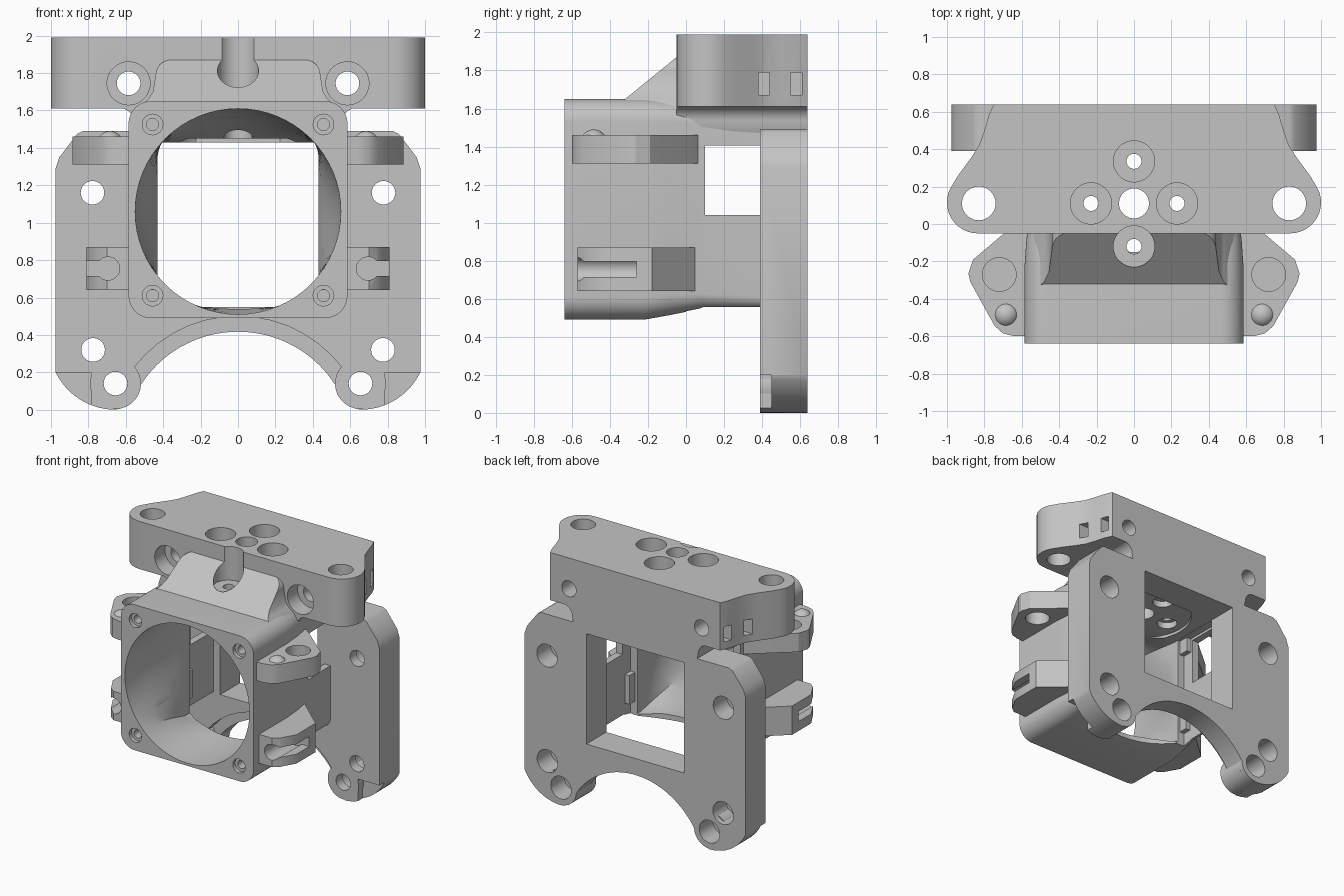
import bpy, bmesh
from math import sin, cos, pi, radians
from mathutils import Vector

if "Cube" in bpy.data.objects:
    bpy.data.objects.remove(bpy.data.objects["Cube"])

grey = bpy.data.materials.new("plain grey")
grey.use_nodes = True
grey.diffuse_color = (0.55, 0.55, 0.55, 1)
grey.node_tree.nodes["Principled BSDF"].inputs["Base Color"].default_value = (0.55, 0.55, 0.55, 1)


# --- helpers ---
def loft(name, rings):
    """Closed solid through rings that have equal point counts."""
    bm = bmesh.new()
    loops = [[bm.verts.new(p) for p in ring] for ring in rings]
    n = len(loops[0])
    for a, b in zip(loops, loops[1:]):
        for i in range(n):
            j = (i + 1) % n
            bm.faces.new((a[i], a[j], b[j], b[i]))
    bm.faces.new(loops[0])
    bm.faces.new(loops[-1])
    bmesh.ops.recalc_face_normals(bm, faces=bm.faces)
    mesh = bpy.data.meshes.new(name)
    bm.to_mesh(mesh)
    bm.free()
    mesh.materials.append(grey)
    obj = bpy.data.objects.new(name, mesh)
    bpy.context.collection.objects.link(obj)
    return obj


def prism(name, pts, axis, lo, hi):
    """Extrude a profile along y (points are x, z) or z (points are x, y)."""
    return loft(name, [[(a, h, b) if axis == "y" else (a, b, h) for a, b in pts] for h in (lo, hi)])


def arc(cx, cy, r, start, end, n=12):
    angles = [radians(start + (end - start) * i / n) for i in range(n + 1)]
    return [(cx + r * cos(t), cy + r * sin(t)) for t in angles]


def mirrored(half):
    return half + [(-a, b) for a, b in reversed(half) if abs(a) > 1e-4]


def rod(axis, a, b, r, lo, hi, name="cutter"):
    return prism(name, arc(a, b, r, 0, 360 - 360 / 48, 47), axis, lo, hi)


def box(x0, x1, y0, y1, z0, z1):
    return prism("cutter", [(x0, y0), (x1, y0), (x1, y1), (x0, y1)], "z", z0, z1)


def cut(obj, cutters):
    """Subtract the cutters, bake the result and discard them."""
    for c in cutters:
        mod = obj.modifiers.new("cut", "BOOLEAN")
        mod.operation, mod.solver, mod.object = "DIFFERENCE", "EXACT", c
    bpy.context.view_layer.update()
    deps = bpy.context.evaluated_depsgraph_get()
    mesh = bpy.data.meshes.new_from_object(obj.evaluated_get(deps))
    obj.modifiers.clear()
    obj.data = mesh
    for c in cutters:
        bpy.data.objects.remove(c)


def rounded_ring(y, w, z0, z1, r):
    pts = (arc(w - r, z1 - r, r, 0, 90) + arc(r - w, z1 - r, r, 90, 180)
           + arc(r - w, z0 + r, r, 180, 270) + arc(w - r, z0 + r, r, 270, 360))
    return [(x, y, z) for x, z in pts]


def cavity():
    """Round front mouth blending bowl-like into a square passage."""
    rings = []
    for i in range(10):
        t = min(i / 8, 1)
        w = 1 - cos(t * pi / 2)
        y = -0.65 + 0.6 * t if i < 9 else 0.7
        ring = []
        for k in range(64):
            c, s = cos(2 * pi * k / 64), sin(2 * pi * k / 64)
            m = max(abs(c), abs(s))
            circle = Vector((0.55 * c, y, 1.06 + 0.55 * s))
            square = Vector((0.43 * c / m, y, 0.988 + 0.44 * s / m))
            ring.append(circle.lerp(square, w))
        rings.append(ring)
    return loft("cutter", rings)


def bolt_bores():
    """Vertical bolt pattern through the top block, counterbored both ends."""
    cutters = [rod("z", 0, 0.11, 0.08, 1.3, 2.1), rod("z", 0, 0.11, 0.36, 1.3, 1.45)]
    for x, y in ((0.23, 0.11), (-0.23, 0.11), (0, 0.335), (0, -0.12)):
        cutters += [rod("z", x, y, 0.11, 1.72, 2.1), rod("z", x, y, 0.04, 1.3, 2.1),
                    rod("z", x, y, 0.075, 1.3, 1.5)]
    return cutters


def plate_holes(s, spots):
    found = []
    for x, z in spots:
        found += [rod("y", s * x, z, 0.063, 0.2, 0.8), rod("y", s * x, z, 0.09, 0.47, 0.8)]
    return found


sides = (1, -1)

# --- top mounting block with flared ends ---
half = [(0, 0.64), (0.75, 0.64), (0.775, 0.585), (0.8, 0.5), (0.828, 0.42), (0.87, 0.355),
        (0.94, 0.26)] + arc(0.835, 0.115, 0.165, 30, -90)
block = prism("mounting_block", mirrored(half), "z", 1.61, 1.99)
cutters = bolt_bores()
for s in sides:
    cutters += [rod("z", s * 0.83, 0.11, 0.09, 1.5, 2.1),
                rod("y", s * 0.585, 1.745, 0.063, -0.2, 0.8),
                rod("y", s * 0.585, 1.745, 0.115, -0.2, 0.08)]
    for y in (0.38, 0.55):
        x0, x1 = sorted((s * 0.66, s * 1.1))
        cutters.append(box(x0, x1, y, y + 0.06, 1.67, 1.79))
cut(block, cutters)

# --- filleted neck under the block ---
half = [(0, 1.43), (0.52, 1.43), (0.545, 1.48)] + arc(0.64, 1.53, 0.085, 180, 90) + [(0.64, 1.63), (0, 1.63)]
neck = prism("neck", mirrored(half), "y", -0.05, 0.64)
cut(neck, [cavity()] + bolt_bores())

# --- sloped hump in front of the block ---
half = [(0, 1.56), (0.56, 1.56), (0.53, 1.62), (0.48, 1.66), (0.455, 1.7)] \
    + arc(0.36, 1.79, 0.08, 0, 90) + [(0, 1.87)]
outline = mirrored(half)
hump = loft("sloped_hump", [[(x, -0.32 + (z - 1.65) * 1.23, z) for x, z in outline],
                            [(x, 0.0, z) for x, z in outline]])
cut(hump, [cavity(), rod("z", 0, -0.12, 0.11, 1.72, 2.1), rod("z", 0, -0.12, 0.04, 1.3, 2.1)])

# --- duct housing with round mouth, wide rear chamber and open rear floor ---
duct = loft("duct_housing", [rounded_ring(-0.64, 0.585, 0.49, 1.65, 0.12),
                             rounded_ring(-0.22, 0.585, 0.49, 1.65, 0.12),
                             rounded_ring(-0.08, 0.575, 0.515, 1.64, 0.11),
                             rounded_ring(0.08, 0.55, 0.548, 1.6, 0.08),
                             rounded_ring(0.42, 0.54, 0.55, 1.6, 0.06)])
cutters = [cavity(), box(-0.49, 0.49, 0, 0.39, 0.5, 1.425), rod("z", 0, 0.5, 0.65, 0.4, 0.556),
           box(-0.8, 0.8, 0.1, 0.39, 1.04, 1.405)]
for s in sides:
    for z in (0.61, 1.525):
        cutters += [rod("y", s * 0.457, z, 0.055, -0.7, -0.61),
                    rod("y", s * 0.457, z, 0.032, -0.7, -0.4)]
cut(duct, cutters + bolt_bores())

# --- back plate with window and lower arch ---
half = ([(0, 1.49), (0.83, 1.49), (0.86, 1.475), (0.955, 1.35), (0.975, 1.29)]
        + arc(0.655, 0.356, 0.356, -26, -90) + arc(0.655, 0.14, 0.136, -100, -180)
        + arc(0, -0.2, 0.617, 33, 90, 24))
plate = prism("back_plate", mirrored(half), "y", 0.39, 0.64)
cutters = [cavity(), rod("y", 0, -0.2, 0.7, 0.3, 0.47)]
for s in sides:
    x0, x1 = sorted((s * 0.785, s * 1.2))
    cutters.append(box(x0, x1, 0.3, 0.45, -0.1, 0.2))
    cutters += plate_holes(s, ((0.778, 1.16), (0.775, 0.32), (0.655, 0.14)))
cut(plate, cutters)

for s, side in zip(sides, ("left", "right")):
    # --- round feet on the plate ---
    foot = rod("y", s * 0.655, 0.14, 0.136, 0.39, 0.6, side + "_foot")
    cut(foot, plate_holes(s, ((0.655, 0.14),)))

    # --- upper ear with hole and pin head ---
    pts = [(0.45, -0.6), (0.64, -0.6), (0.7, -0.585), (0.745, -0.545), (0.875, -0.31),
           (0.885, -0.265), (0.86, -0.19), (0.6, 0.03), (0.53, 0.08), (0.45, 0.08)]
    ear = prism(side + "_upper_ear", [(s * x, y) for x, y in pts], "z", 1.31, 1.46)
    cut(ear, [cavity(), rod("z", s * 0.72, -0.27, 0.09, 1.2, 1.6)])
    bpy.ops.mesh.primitive_uv_sphere_add(segments=32, ring_count=16, radius=0.07,
                                         location=(s * 0.685, -0.485, 1.42))
    pin = bpy.context.object
    pin.name = side + "_pin_head"
    pin.data.materials.append(grey)

    # --- lower ear with keyhole slot ---
    pts = [(0.45, -0.57), (0.7, -0.57), (0.745, -0.535), (0.81, -0.42), (0.81, -0.18), (0.53, 0.07), (0.45, 0.07)]
    ear = prism(side + "_lower_ear", [(s * x, y) for x, y in pts], "z", 0.64, 0.87)
    x0, x1 = sorted((s * 0.7, s * 0.95))
    cut(ear, [cavity(), rod("y", s * 0.695, 0.755, 0.062, -0.7, -0.26),
              box(x0, x1, -0.7, -0.26, 0.715, 0.795)])

# --- smooth curved faces, keep edges sharp ---
bpy.ops.object.select_all(action="DESELECT")
for obj in bpy.context.collection.objects:
    if obj.type == "MESH" and grey.name in obj.data.materials:
        obj.select_set(True)
        bpy.context.view_layer.objects.active = obj
bpy.ops.object.shade_smooth_by_angle(angle=radians(30))
